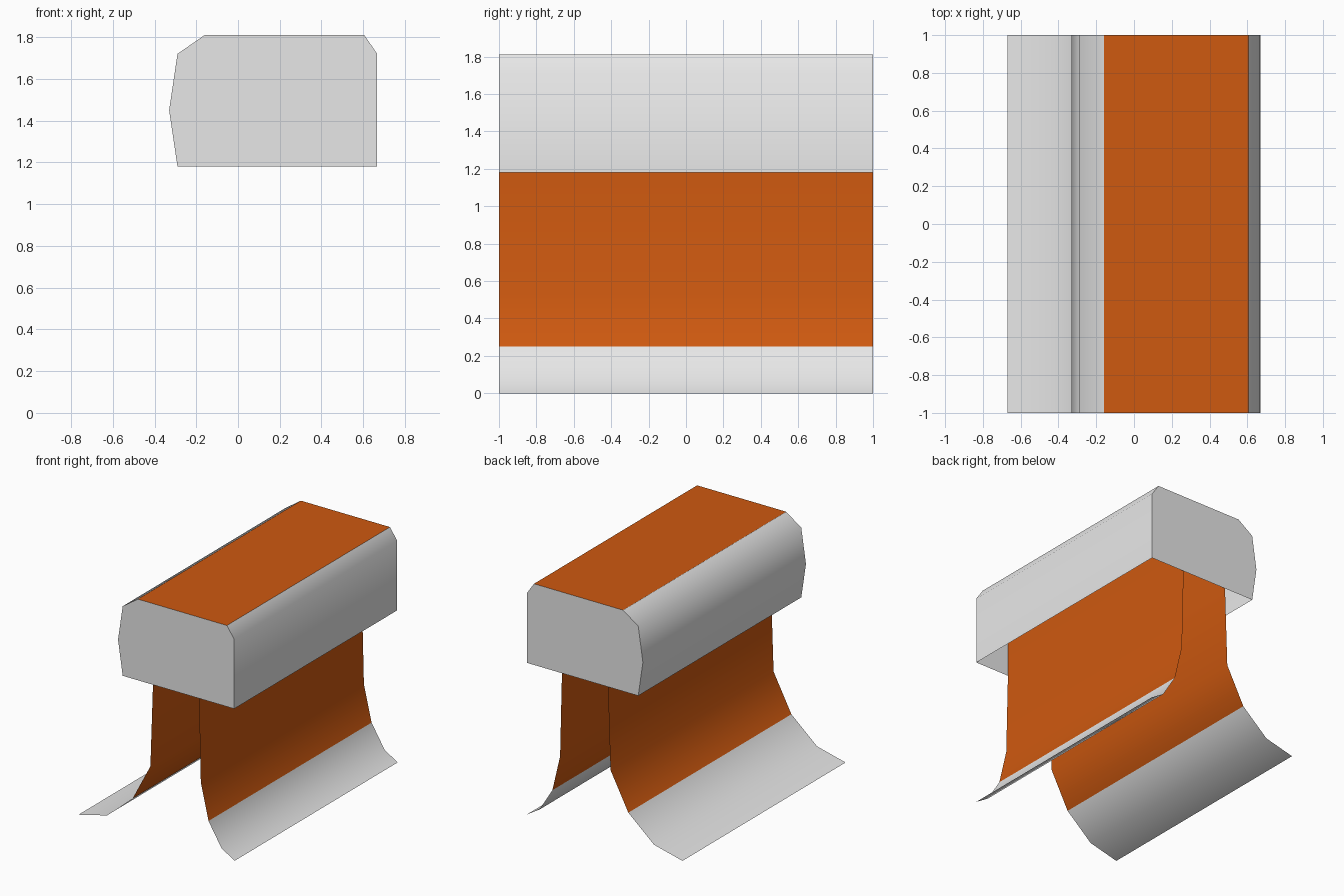
import bpy
import bmesh
import math

cube = bpy.data.objects.get("Cube")
if cube:
    bpy.data.objects.remove(cube, do_unlink=True)

HALF = 1.0       # half length of the rail
FOOT_TOP = 0.25  # height where the foot colour ends


def make_material(name, colour):
    mat = bpy.data.materials.new(name)
    mat.use_nodes = True
    mat.diffuse_color = colour
    mat.node_tree.nodes["Principled BSDF"].inputs["Base Color"].default_value = colour
    return mat


steel = make_material("light grey steel", (0.8, 0.8, 0.8, 1))
rust = make_material("rust orange", (0.62, 0.10, 0.005, 1))


def finish(name, bm, mats, smooth=True):
    mesh = bpy.data.meshes.new(name)
    bm.to_mesh(mesh)
    bm.free()
    obj = bpy.data.objects.new(name, mesh)
    bpy.context.collection.objects.link(obj)
    for mat in mats:
        mesh.materials.append(mat)
    if smooth:
        bpy.ops.object.select_all(action='DESELECT')
        obj.select_set(True)
        bpy.context.view_layer.objects.active = obj
        bpy.ops.object.shade_smooth_by_angle(angle=math.radians(60))
    return obj


def sheet(name, profile, mats, smooth=True):
    """Sweep an open (x, z) profile along y; list points so the outside is on their left."""
    bm = bmesh.new()
    rows = [[bm.verts.new((x, y, z)) for x, z in profile] for y in (-HALF, HALF)]
    front, back = rows
    for i in range(len(profile) - 1):
        face = bm.faces.new((front[i + 1], front[i], back[i], back[i + 1]))
        # everything above the foot takes the second colour, if there is one
        if len(mats) > 1 and face.calc_center_median().z > FOOT_TOP:
            face.material_index = 1
    bm.normal_update()
    return finish(name, bm, mats, smooth)


# Head: worn left flank, square right flank, running surface on top
worn_flank = [(-0.29, 1.18), (-0.33, 1.45), (-0.29, 1.72), (-0.16, 1.81)]
square_flank = [(0.605, 1.81), (0.667, 1.72), (0.667, 1.18)]
sheet("head_worn_flank", worn_flank, [steel])
sheet("head_square_flank", square_flank, [steel])
sheet("running_surface", [worn_flank[-1], square_flank[0]], [rust], smooth=False)

# Flat end caps of the head
for name, y in (("head_front_cap", -HALF), ("head_back_cap", HALF)):
    bm = bmesh.new()
    outline = worn_flank + square_flank
    if y < 0:
        outline = outline[::-1]
    bm.faces.new([bm.verts.new((x, y, z)) for x, z in outline])
    bm.normal_update()
    finish(name, bm, [steel], smooth=False)

# Web and foot: two open sheets that start under the running surface
sheet("web_and_foot_wide",
      [(-0.67, 0), (-0.425, 0.06), (-0.205, 0.25), (-0.052, 0.54), (-0.03, 1.18), (-0.03, 1.80)],
      [steel, rust])
sheet("web_and_foot_narrow",
      [(0.365, 1.80), (0.365, 1.18), (0.381, 0.53), (0.447, 0.25), (0.558, 0.07), (0.67, 0)],
      [steel, rust])
